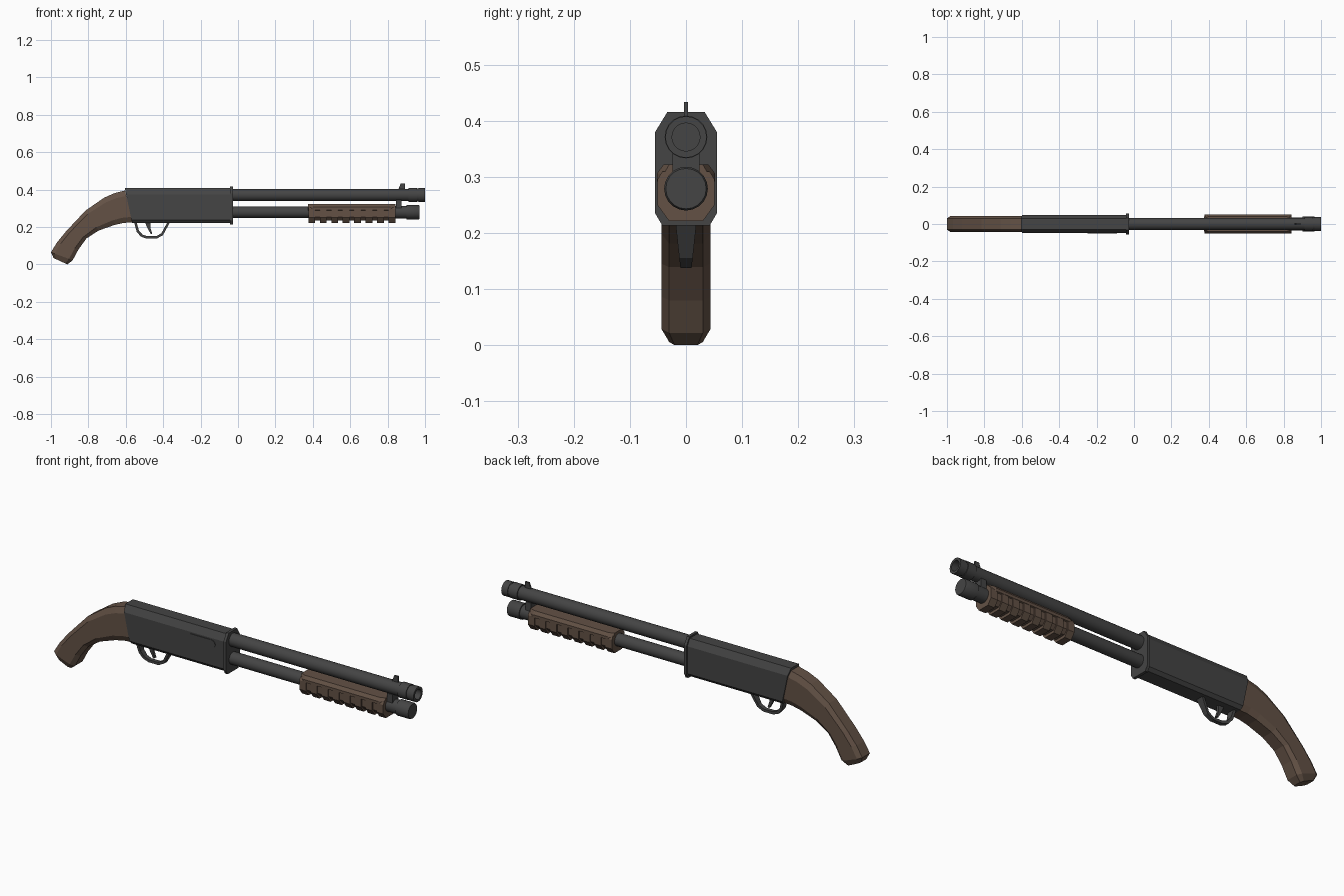
import bpy, bmesh, math

cube = bpy.data.objects.get("Cube")
if cube:
    bpy.data.objects.remove(cube, do_unlink=True)


def material(name, rgb):
    m = bpy.data.materials.new(name)
    m.use_nodes = True
    m.diffuse_color = (*rgb, 1)
    m.node_tree.nodes["Principled BSDF"].inputs["Base Color"].default_value = (*rgb, 1)
    return m


STEEL = material("dark_steel", (0.058, 0.058, 0.058))
WOOD = material("brown_wood", (0.125, 0.083, 0.06))


def loft(name, rings, mat, smooth=False):
    """Skin a row of equal rings and cap both ends."""
    bm = bmesh.new()
    loops = [[bm.verts.new(p) for p in ring] for ring in rings]
    n = len(loops[0])
    for a, b in zip(loops, loops[1:]):
        for i in range(n):
            j = (i + 1) % n
            bm.faces.new((a[i], a[j], b[j], b[i]))
    bm.faces.new(loops[0][::-1])
    bm.faces.new(loops[-1])
    bmesh.ops.recalc_face_normals(bm, faces=bm.faces)
    mesh = bpy.data.meshes.new(name)
    bm.to_mesh(mesh)
    bm.free()
    mesh.materials.append(mat)
    if smooth:
        mesh.shade_smooth()
        mesh.set_sharp_from_angle(angle=math.radians(35))
    obj = bpy.data.objects.new(name, mesh)
    bpy.context.collection.objects.link(obj)
    return obj


def lathe(name, z, profile, mat=STEEL, sides=20):
    """Turn (x, radius) pairs around a lengthwise axis at height z."""
    angles = [2 * math.pi * i / sides for i in range(sides)]
    rings = [[(x, r * math.cos(a), z + r * math.sin(a)) for a in angles]
             for x, r in profile]
    return loft(name, rings, mat, True)


def mirrored(half):
    """Close a half section of (y, z) points running top to bottom."""
    return half + [(-y, z) for y, z in reversed(half)]


def section(x, half, sy=1.0):
    return [(x, y * sy, z) for y, z in mirrored(half)]


def box(name, x0, x1, y, z0, z1, mat=STEEL):
    half = [(y, z1), (y, z0)]
    return loft(name, [section(x0, half), section(x1, half)], mat)


def plate(name, outline, y0, y1, mat=STEEL):
    """Extrude an (x, z) outline sideways."""
    return loft(name, [[(x, y, z) for x, z in outline] for y in (y0, y1)], mat)


# Receiver with slanted rear face
body = [(0.03, 0.408), (0.049, 0.375), (0.049, 0.238), (0.036, 0.222)]
rear = [(-0.605 + (0.408 - z) * 0.21, y, z) for y, z in mirrored(body)]
loft("receiver", [rear, section(-0.035, body)], STEEL)

# Front flange of the receiver
flange = [(0.033, 0.416), (0.055, 0.38), (0.055, 0.235), (0.042, 0.213)]
loft("receiver_flange", [section(-0.042, flange), section(-0.028, flange)], STEEL)

# Ejection port cover on the front-facing side
port = []
for cx, start in ((-0.112, -90), (-0.228, 90)):
    for k in range(7):
        a = math.radians(start + 30 * k)
        port.append((cx + 0.021 * math.cos(a), 0.346 + 0.021 * math.sin(a)))
plate("ejection_port", port, -0.052, -0.045)

# Barrel with hollow muzzle and collar
lathe("barrel", 0.371, [(-0.04, 0.033), (0.912, 0.033), (0.912, 0.038),
                        (0.958, 0.038), (0.958, 0.034), (0.966, 0.034),
                        (0.966, 0.037), (1.0, 0.037), (1.0, 0.025), (0.93, 0.025)])

# Magazine tube and end cap
lathe("magazine_tube", 0.279, [(-0.04, 0.031), (0.85, 0.031)])
lathe("magazine_cap", 0.279, [(0.84, 0.034), (0.9, 0.034), (0.9, 0.039),
                              (0.965, 0.039), (0.97, 0.036)])
box("barrel_bracket", 0.845, 0.875, 0.024, 0.29, 0.345)

# Front sight
plate("front_sight", [(0.855, 0.395), (0.87, 0.433), (0.892, 0.433), (0.892, 0.395)],
      -0.004, 0.004)

# Sliding fore-end: core, upper rail and repeated ribs
core = [(0.034, 0.315), (0.046, 0.3), (0.046, 0.254), (0.028, 0.234)]
rail = [(0.04, 0.322), (0.052, 0.306), (0.052, 0.292), (0.044, 0.288)]
rib = [(0.042, 0.31), (0.051, 0.295), (0.051, 0.25), (0.03, 0.221)]
loft("fore_end_core", [section(0.38, core), section(0.838, core)], WOOD)
loft("fore_end_rail", [section(x, rail, s) for x, s in
                       ((0.375, 0.75), (0.4, 1), (0.815, 1), (0.842, 0.75))], WOOD)
for i in range(8):
    x = 0.376 + i * 0.0613
    loft(f"fore_end_rib_{i + 1}", [section(x, rib), section(x + 0.037, rib)], WOOD)

# Curved grip: upper and lower edge points, half width
grip = [((-0.604, 0.395), (-0.562, 0.225), 0.044),
        ((-0.66, 0.381), (-0.61, 0.222), 0.044),
        ((-0.715, 0.357), (-0.66, 0.211), 0.044),
        ((-0.815, 0.288), (-0.745, 0.181), 0.044),
        ((-0.92, 0.176), (-0.81, 0.139), 0.044),
        ((-0.968, 0.117), (-0.853, 0.08), 0.044),
        ((-1.0, 0.065), (-0.884, 0.022), 0.044),
        ((-0.986, 0.034), (-0.912, 0.0), 0.03)]
rings = []
for (tx, tz), (bx, bz), w in grip:
    half = [(0.68 * w, 0), (w, 0.17), (w, 0.83), (0.68 * w, 1)]
    rings.append([(tx + (bx - tx) * t, y, tz + (bz - tz) * t) for y, t in mirrored(half)])
loft("grip", rings, WOOD)

# Trigger guard, widening toward the receiver
guard = [(-0.556, 0.228), (-0.542, 0.175), (-0.52, 0.149), (-0.49, 0.138),
         (-0.435, 0.138), (-0.402, 0.155), (-0.383, 0.19), (-0.362, 0.228)]
rings = []
for x, z in guard:
    w = 0.01 + (z - 0.138) * 0.11
    ix, iz = -0.46 + (x + 0.46) * 0.86, 0.23 + (z - 0.23) * 0.86
    rings.append([(x, -w, z), (x, w, z), (ix, w, iz), (ix, -w, iz)])
loft("trigger_guard", rings, STEEL)

# Trigger
plate("trigger", [(-0.5, 0.23), (-0.482, 0.19), (-0.466, 0.162), (-0.458, 0.165),
                  (-0.468, 0.195), (-0.466, 0.23)], -0.007, 0.007)
